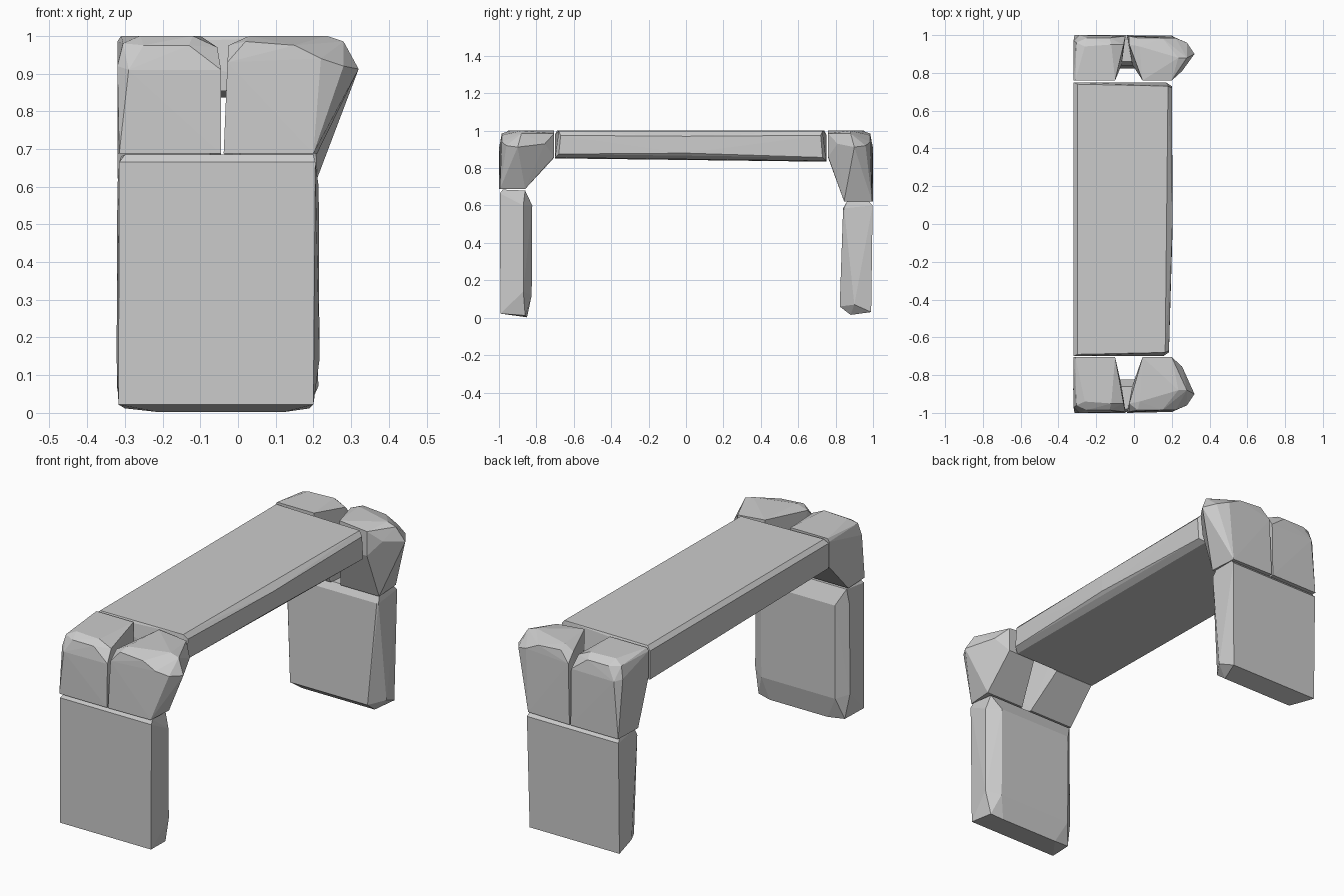
import bpy, bmesh


def hull(name, pts):
    """Flat-faced convex block wrapped around a few corner points."""
    bm = bmesh.new()
    for p in pts:
        bm.verts.new(p)
    res = bmesh.ops.convex_hull(bm, input=bm.verts)
    junk = {v for v in res["geom_interior"] + res["geom_unused"]
            if isinstance(v, bmesh.types.BMVert)}
    bmesh.ops.delete(bm, geom=list(junk), context='VERTS')
    bmesh.ops.recalc_face_normals(bm, faces=bm.faces)
    mesh = bpy.data.meshes.new(name)
    bm.to_mesh(mesh)
    bm.free()
    obj = bpy.data.objects.new(name, mesh)
    bpy.context.collection.objects.link(obj)
    return obj


# Seat slab: cross-section in x, z with the end y values
seat = []
for y, drop in ((-0.70, 0.0), (0.75, 0.018)):
    s = 1 if y > 0 else -1
    right = 0.20 if y > 0 else 0.185
    seat += [(-0.32, y, 0.852 - drop), (right - 0.03, y, 0.856 - drop),
             (right, y - s * 0.02, 0.875 - drop), (right, y - s * 0.03, 0.975),
             (right - 0.02, y - s * 0.02, 0.997), (-0.30, y - s * 0.01, 1.0),
             (-0.32, y, 0.98)]
seat += [(0.205, 0.0, 0.88), (0.203, 0.0, 0.97)]
hull("seat_slab", seat)


# Legs: side profile rows of (distance from centre, z, left x, right x)
def leg(name, s, rows):
    hull(name, [(x, s * y, z) for y, z, x0, x1 in rows for x in (x0, x1)])


leg("front_leg", -1, [
    (0.992, 0.022, -0.317, 0.20), (0.995, 0.665, -0.315, 0.205),
    (0.98, 0.685, -0.30, 0.20), (0.86, 0.68, -0.31, 0.19),
    (0.85, 0.002, -0.21, 0.12), (0.86, 0.012, -0.30, 0.19),
    (0.825, 0.12, -0.27, 0.15), (0.822, 0.60, -0.27, 0.15),
    (0.87, 0.14, -0.322, 0.216), (0.87, 0.60, -0.32, 0.214)])
leg("back_leg", 1, [
    (0.99, 0.03, -0.315, 0.195), (0.998, 0.60, -0.315, 0.205),
    (0.98, 0.62, -0.31, 0.20), (0.86, 0.62, -0.31, 0.20),
    (0.84, 0.585, -0.31, 0.20), (0.88, 0.015, -0.25, 0.16),
    (0.822, 0.06, -0.28, 0.16), (0.845, 0.585, -0.315, 0.207),
    (0.90, 0.07, -0.321, 0.213)])


# Corner blocks: flare from the leg top up to the seat end
def corners(side, s, inner, foot_in, foot_l, foot_r):
    left = [(-0.315, 1.0, foot_l), (-0.045, 1.0, foot_l),
            (-0.32, foot_in, foot_l), (-0.065, foot_in, foot_l),
            (-0.32, inner, 0.855), (-0.10, inner, 0.855),
            (-0.32, inner, 0.985), (-0.31, inner, 1.0), (-0.10, inner, 1.0),
            (-0.29, 1.0, 0.91), (-0.32, 0.97, 0.92), (-0.305, 0.96, 0.98),
            (-0.26, 0.94, 1.0), (-0.25, 0.985, 0.975), (-0.13, 0.985, 0.975),
            (-0.12, 0.95, 1.0), (-0.045, 0.995, 0.91), (-0.055, 0.95, 0.97)]
    right = [(-0.038, 1.0, foot_r), (0.20, 0.995, foot_r),
             (-0.01, foot_in, foot_r), (0.21, foot_in, foot_r),
             (0.045, inner, 0.86), (0.20, inner, 0.86),
             (0.045, inner, 1.0), (0.20, inner, 0.985),
             (0.32, 0.90, 0.912), (0.255, inner + 0.05, 0.93),
             (0.28, 0.88, 0.985), (0.235, 0.88, 1.0), (0.22, 0.985, 0.94),
             (0.28, 0.96, 0.92), (0.15, 0.985, 0.975), (0.02, 0.985, 0.985),
             (0.03, 0.94, 1.0), (-0.028, 0.995, 0.93), (-0.025, 0.95, 0.975)]
    for tag, pts in (("left", left), ("right", right)):
        hull(f"{side}_{tag}_corner", [(x, s * y, z) for x, y, z in pts])


corners("front", -1, 0.705, 0.86, 0.688, 0.688)
corners("back", 1, 0.76, 0.845, 0.622, 0.622)
